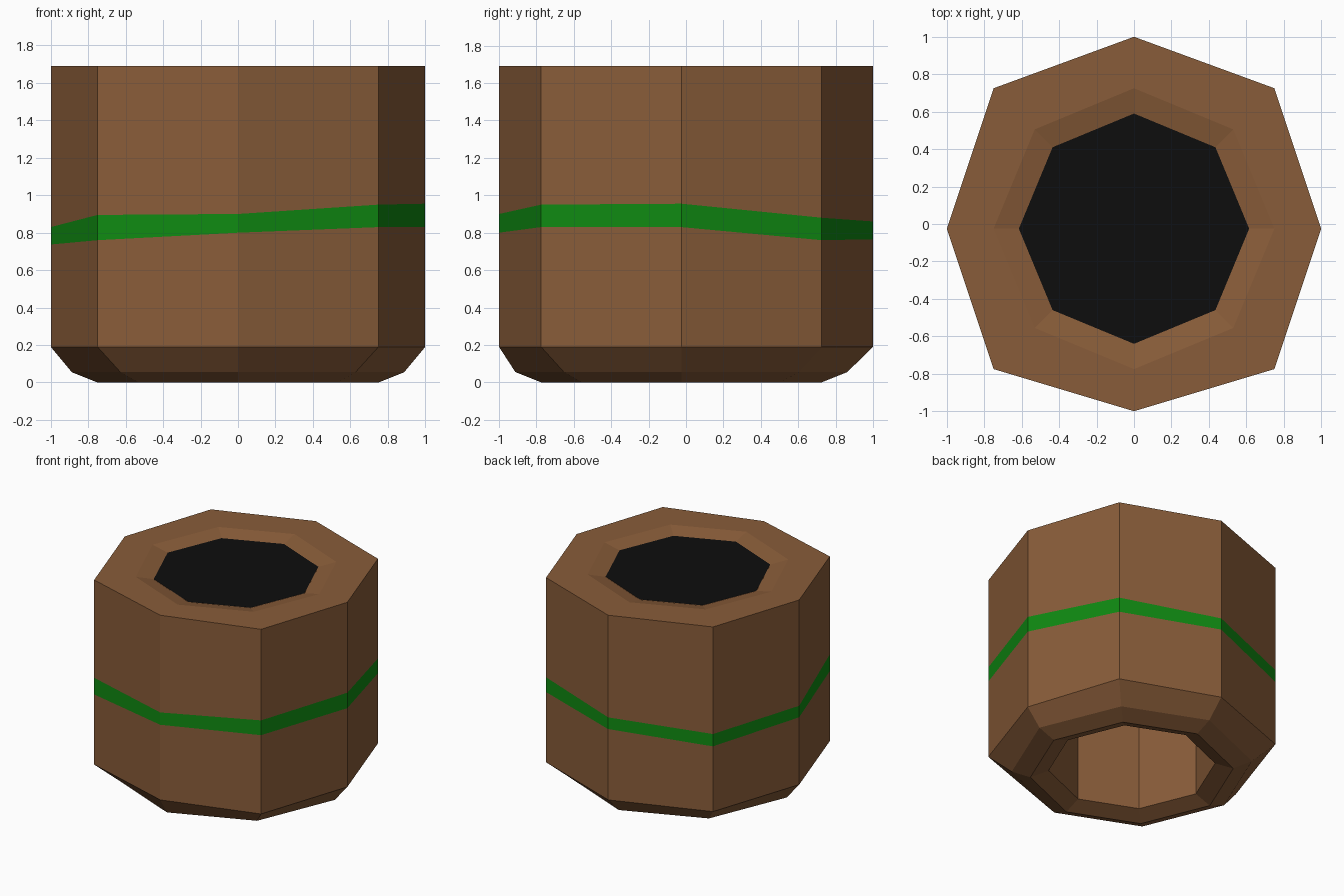
import bpy, bmesh, math

if "Cube" in bpy.data.objects:
    bpy.data.objects.remove(bpy.data.objects["Cube"])

CY = -0.025    # the pot axis sits slightly forward of centre


def material(name, rgb):
    m = bpy.data.materials.new(name)
    m.diffuse_color = (*rgb, 1)
    m.use_nodes = True
    m.node_tree.nodes["Principled BSDF"].inputs["Base Color"].default_value = m.diffuse_color
    return m


brown = material("brown clay", (0.25, 0.108, 0.041))
green = material("green band", (0.005, 0.255, 0.006))
black = material("black filling", (0.004, 0.004, 0.004))


def octagon(r):
    return [(r * math.cos(i * math.pi / 4), CY + r * math.sin(i * math.pi / 4)) for i in range(8)]


# Wall outline, and the band's lower and upper height at each corner
outer = [(1, 0), (.75, .75), (0, 1.025), (-.75, .75), (-1, 0), (-.75, -.75), (0, -.975), (.75, -.75)]
outer = [(x, y + CY) for x, y in outer]
band_low = [.83, .76, .765, .72, .737, .76, .80, .83]
band_high = [.955, .88, .86, .82, .83, .895, .90, .95]


def ring(bm, outline, heights):
    if not isinstance(heights, list):
        heights = [heights] * 8
    return [bm.verts.new((x, y, z)) for (x, y), z in zip(outline, heights)]


def bridge(bm, a, b, mat=0):
    for i in range(8):
        j = (i + 1) % 8
        bm.faces.new((a[i], a[j], b[j], b[i])).material_index = mat


def finish(name, bm, mats):
    me = bpy.data.meshes.new(name)
    bm.normal_update()
    bm.to_mesh(me)
    bm.free()
    for m in mats:
        me.materials.append(m)
    ob = bpy.data.objects.new(name, me)
    bpy.context.collection.objects.link(ob)


# Hollow pot: from the inner wall top, down, round the foot, up the wall, over the rim
bm = bmesh.new()
profile = [
    (octagon(.615), 1.66), (octagon(.615), .05), (octagon(.75), 0), (octagon(.8875), .055),
    (outer, .19), (outer, band_low), (outer, band_high), (outer, 1.69), (octagon(.75), 1.69),
]
rings = [ring(bm, o, h) for o, h in profile]
for k in range(len(rings)):
    bridge(bm, rings[k], rings[(k + 1) % len(rings)], 1 if k == 5 else 0)
finish("pot", bm, [brown, green])

# Black filling just below the rim
bm = bmesh.new()
bm.faces.new(ring(bm, octagon(.615), 1.661))
finish("filling", bm, [black])
